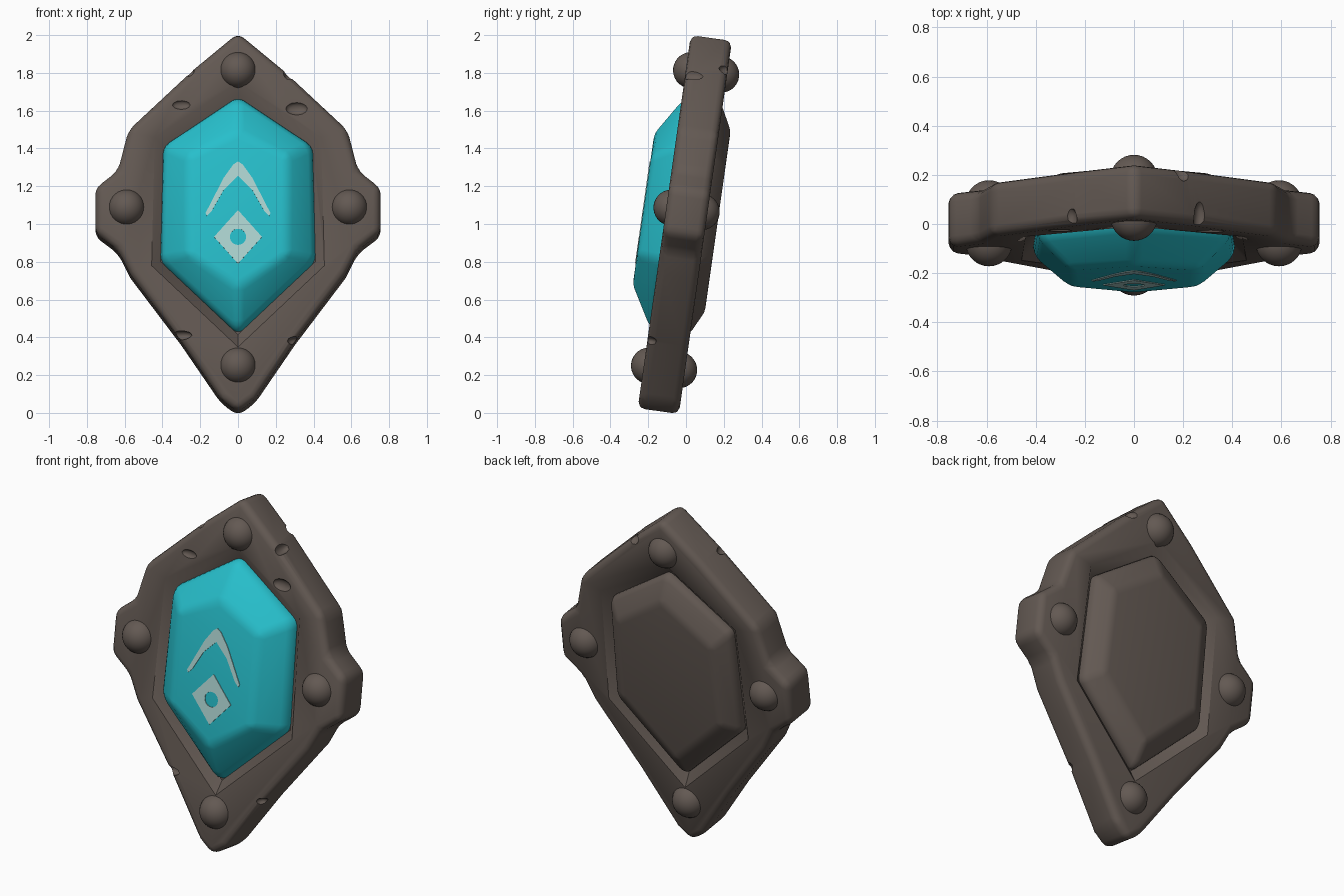
import bpy, bmesh, math
from mathutils import Matrix, Vector

if "Cube" in bpy.data.objects:
    bpy.data.objects.remove(bpy.data.objects["Cube"], do_unlink=True)

# Everything is built upright around the origin, then leaned back
LEAN = Matrix.Translation((0, 0, 1.04)) @ Matrix.Rotation(math.radians(-8.1), 4, 'X')


def material(name, rgb):
    m = bpy.data.materials.new(name)
    m.use_nodes = True
    m.diffuse_color = (*rgb, 1)
    m.node_tree.nodes["Principled BSDF"].inputs["Base Color"].default_value = (*rgb, 1)
    m.node_tree.nodes["Principled BSDF"].inputs["Roughness"].default_value = 0.7
    return m


STONE = material("dark_brown_stone", (0.125, 0.1, 0.086))
TEAL = material("teal_crystal", (0.02, 0.52, 0.6))
PALE = material("pale_mint", (0.42, 0.66, 0.64))


def mirrored(half):
    """Close a right-hand outline, whose ends lie on the axis, with its mirror."""
    return half + [(-x, z) for x, z in reversed(half[1:-1])]


def scaled(points, s):
    return [(x * s, z * s) for x, z in points]


def loft(bm, rings):
    """Skin a list of (outline, depth) rings and cap both ends."""
    loops = [[bm.verts.new((x, y, z)) for x, z in pts] for pts, y in rings]
    for a, b in zip(loops, loops[1:]):
        for i in range(len(a)):
            j = (i + 1) % len(a)
            bm.faces.new((a[i], a[j], b[j], b[i]))
    bm.faces.new(loops[0])
    bm.faces.new(loops[-1])


def finish(name, bm, mat):
    bmesh.ops.recalc_face_normals(bm, faces=bm.faces)
    me = bpy.data.meshes.new(name)
    bm.to_mesh(me)
    bm.free()
    me.materials.append(mat)
    ob = bpy.data.objects.new(name, me)
    bpy.context.collection.objects.link(ob)
    ob.matrix_world = LEAN
    return ob


def lofted(name, rings, mat):
    bm = bmesh.new()
    loft(bm, rings)
    return finish(name, bm, mat)


def activate(ob):
    bpy.ops.object.select_all(action='DESELECT')
    ob.select_set(True)
    bpy.context.view_layer.objects.active = ob


def bevel(ob, width, segments=3):
    mod = ob.modifiers.new("soft_edges", 'BEVEL')
    mod.width, mod.segments = width, segments
    mod.limit_method, mod.angle_limit = 'ANGLE', math.radians(18)
    activate(ob)
    bpy.ops.object.modifier_apply(modifier=mod.name)


def cut(ob, cutter):
    cutter.hide_render = True
    mod = ob.modifiers.new("cut", 'BOOLEAN')
    mod.operation, mod.solver, mod.object = 'DIFFERENCE', 'EXACT', cutter
    activate(ob)
    bpy.ops.object.modifier_apply(modifier=mod.name)
    bpy.data.objects.remove(cutter, do_unlink=True)


def smooth(ob, degrees=40):
    activate(ob)
    bpy.ops.object.shade_smooth_by_angle(angle=math.radians(degrees))


# Frame: thick kite-shaped plate with a square lug on each side
outline = mirrored([(0, 0.97), (0.24, 0.77), (0.58, 0.45), (0.635, 0.235), (0.755, 0.14),
                    (0.755, -0.1), (0.635, -0.19), (0.57, -0.32), (0.3, -0.68),
                    (0.09, -0.99), (0, -1.055)])
frame = lofted("frame", [(outline, -0.11), (outline, 0.11)], STONE)
bevel(frame, 0.04)

# Sloping recess around the crystal, front and back
opening = mirrored([(0, 0.63), (0.395, 0.365), (0.41, -0.25), (0, -0.64)])
for side in (-1, 1):
    recess = lofted("recess_cutter", [(opening, side * 0.06),
                                      (scaled(opening, 1.12), side * 0.112),
                                      (scaled(opening, 1.12), side * 0.2)], STONE)
    cut(frame, recess)

# Worn chips: shallow dents on the face and nicks along the rim
chips = [((0.31, -0.115, 0.56), (0.06, 0.025, 0.035)),
         ((-0.3, -0.115, 0.58), (0.05, 0.02, 0.025)),
         ((0.27, -0.09, 0.75), (0.03, 0.08, 0.035)),
         ((-0.26, -0.09, 0.765), (0.03, 0.05, 0.03)),
         ((0.31, -0.1, -0.68), (0.05, 0.04, 0.025)),
         ((-0.3, -0.1, -0.65), (0.06, 0.03, 0.025)),
         ((0.2, 0.11, 0.8), (0.04, 0.05, 0.03))]
bm = bmesh.new()
for place, size in chips:
    bmesh.ops.create_icosphere(bm, subdivisions=2, radius=1,
                               matrix=Matrix.Translation(place) @ Matrix.Diagonal((*size, 1)))
cut(frame, finish("chip_cutter", bm, STONE))
smooth(frame)

# Crystal: short girdle wall, sloping facets and a flat table
table = mirrored([(0, 0.42), (0.265, 0.29), (0.26, -0.24), (0, -0.41)])
crystal = lofted("crystal", [(opening, -0.02), (opening, -0.1), (table, -0.228)], TEAL)
bevel(crystal, 0.035)
smooth(crystal, 50)

# Back panel: lower raised plate with wide chamfers
back_panel = lofted("back_panel", [(opening, 0.02), (opening, 0.1),
                                   (scaled(opening, 0.78), 0.17)], STONE)
bevel(back_panel, 0.025)
smooth(back_panel, 50)

# Chevron emblem plate
chevron = mirrored([(0, 0.262), (0.025, 0.245), (0.075, 0.175), (0.172, -0.015),
                    (0.165, -0.03), (0.14, -0.005), (0.075, 0.11), (0, 0.185)])
lofted("chevron", [(chevron, -0.226), (chevron, -0.232)], PALE)

# Diamond emblem plate with a round hole
bm = bmesh.new()
rings = []
for depth in (-0.226, -0.232):
    for hole in (False, True):
        ring = []
        for k in range(24):
            a = math.tau * k / 24
            c, s = math.cos(a), math.sin(a)
            r = 0.043 if hole else 1 / (abs(c) / 0.127 + abs(s) / 0.143)
            ring.append(bm.verts.new((c * r, depth, s * r - 0.142)))
        rings.append(ring)
for a, b in ((0, 1), (1, 3), (3, 2), (2, 0)):
    for k in range(24):
        n = (k + 1) % 24
        bm.faces.new((rings[a][k], rings[a][n], rings[b][n], rings[b][k]))
finish("diamond", bm, PALE)

# Round studs on both faces of the frame
studs = {"top": (0, 0.77), "bottom": (0, -0.81), "left": (0.59, 0.035), "right": (-0.59, 0.035)}
for label, (x, z) in studs.items():
    for face, y in (("front", -0.082), ("back", 0.078)):
        bm = bmesh.new()
        bmesh.ops.create_uvsphere(bm, u_segments=32, v_segments=16, radius=0.096,
                                  matrix=Matrix.Translation(Vector((x, y, z))))
        smooth(finish(f"{label}_{face}_stud", bm, STONE))
